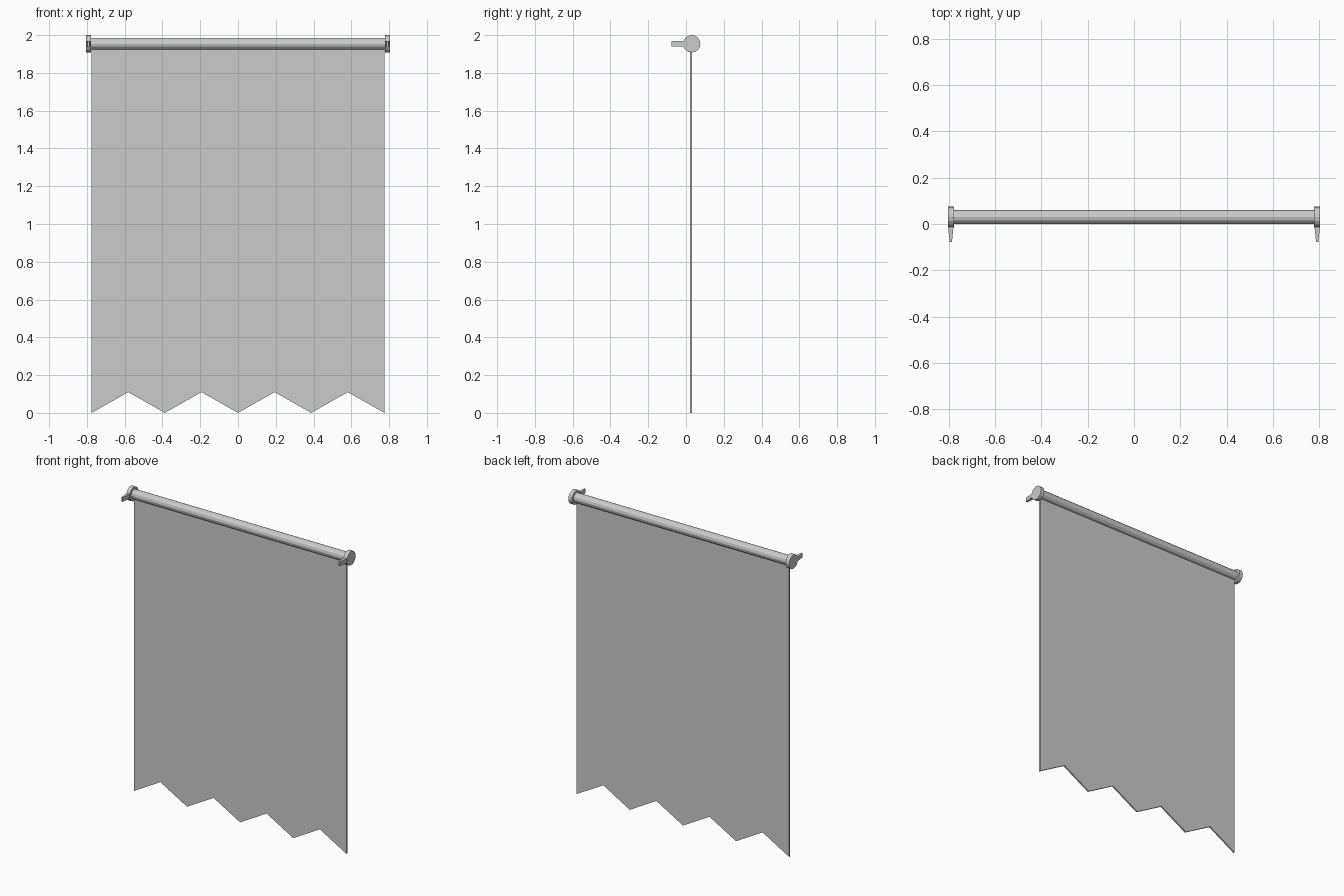
import bpy, bmesh, math
from mathutils import Matrix, Vector

old = bpy.data.objects.get("Cube")
if old:
    bpy.data.objects.remove(old, do_unlink=True)

grey = bpy.data.materials.new("plain grey")
grey.use_nodes = True
grey.diffuse_color = (0.6, 0.6, 0.6, 1)
grey.node_tree.nodes["Principled BSDF"].inputs["Base Color"].default_value = (0.6, 0.6, 0.6, 1)

AXIS_Y, AXIS_Z = 0.03, 1.954
HALF_WIDTH, TEETH = 0.775, 4


def finish(name, bm):
    bmesh.ops.recalc_face_normals(bm, faces=bm.faces)
    mesh = bpy.data.meshes.new(name)
    bm.to_mesh(mesh)
    bm.free()
    mesh.materials.append(grey)
    obj = bpy.data.objects.new(name, mesh)
    bpy.context.collection.objects.link(obj)
    return obj


def cylinder_x(name, x, radius, length, sides):
    bm = bmesh.new()
    place = Matrix.Translation((x, AXIS_Y, AXIS_Z)) @ Matrix.Rotation(math.pi / 2, 4, "Y")
    bmesh.ops.create_cone(bm, cap_ends=True, segments=sides, radius1=radius,
                          radius2=radius, depth=length, matrix=place)
    return finish(name, bm)


# Hanging rod
cylinder_x("rod", 0, 0.031, 1.57, 12)

# End caps with tapered pegs pointing forward
for side, label in ((1, "left"), (-1, "right")):
    cylinder_x(label + "_end_cap", side * 0.792, 0.046, 0.026, 16)
    bm = bmesh.new()
    bmesh.ops.create_cube(bm, size=1)
    for v in bm.verts:
        front = v.co.y < 0
        v.co = Vector((side * 0.792 + v.co.x * (0.01 if front else 0.026),
                       -0.077 if front else 0.0,
                       AXIS_Z + v.co.z * 0.028))
    finish(label + "_peg", bm)

# Cloth with a zigzag lower edge
bm = bmesh.new()
step = HALF_WIDTH / TEETH
outline = [(-HALF_WIDTH + i * step, 0.11 * (i % 2)) for i in range(2 * TEETH + 1)]
outline += [(HALF_WIDTH, AXIS_Z), (-HALF_WIDTH, AXIS_Z)]
face = bm.faces.new([bm.verts.new((x, 0.022, z)) for x, z in outline])
new = bmesh.ops.extrude_face_region(bm, geom=[face])["geom"]
bmesh.ops.translate(bm, vec=(0, 0.01, 0),
                    verts=[g for g in new if isinstance(g, bmesh.types.BMVert)])
finish("cloth", bm)
